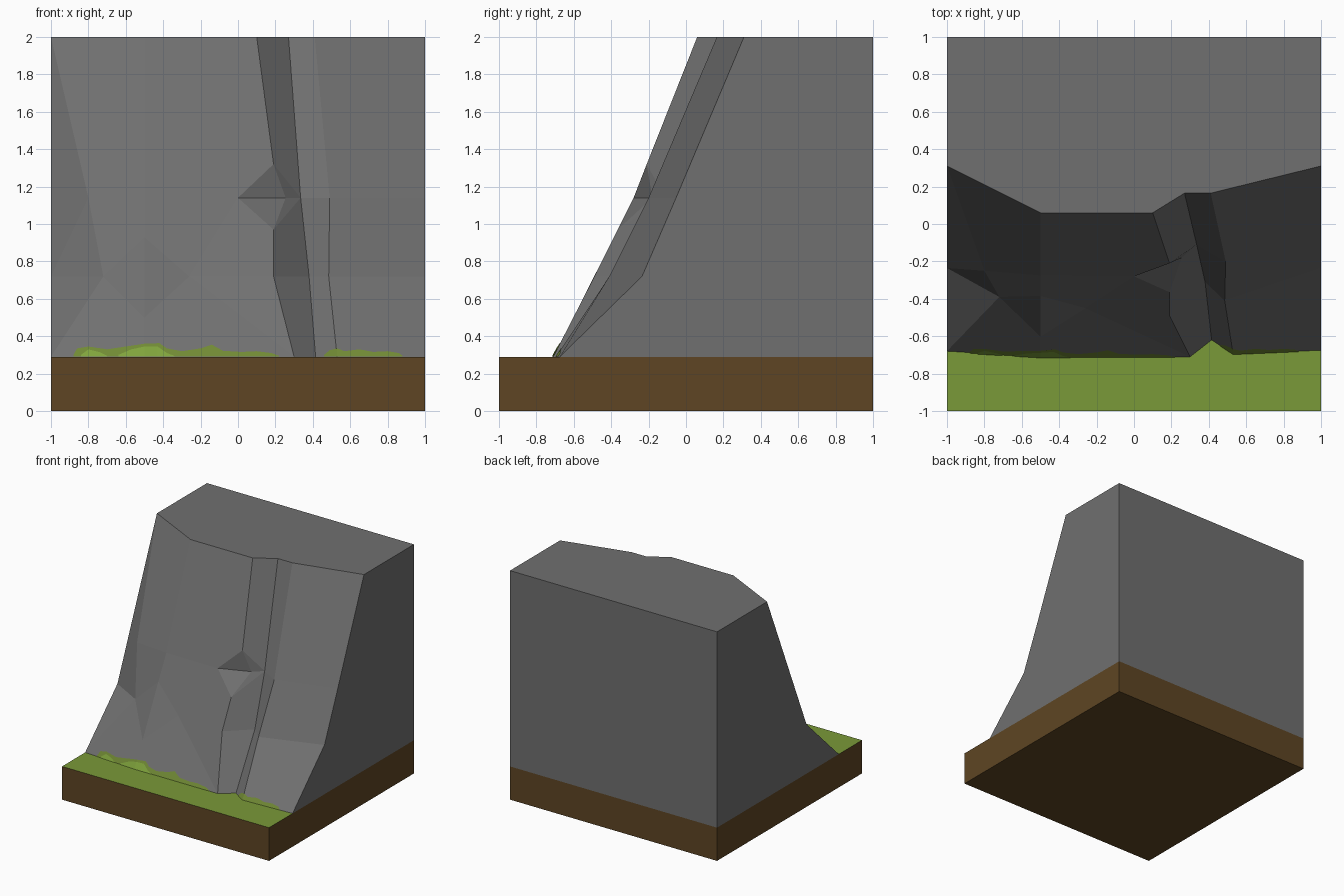
import bpy
import bmesh
from mathutils import Vector
from mathutils.bvhtree import BVHTree

if "Cube" in bpy.data.objects:
    bpy.data.objects.remove(bpy.data.objects["Cube"])


def material(name, rgb):
    m = bpy.data.materials.new(name)
    m.diffuse_color = (*rgb, 1)
    m.use_nodes = True
    m.node_tree.nodes["Principled BSDF"].inputs["Base Color"].default_value = m.diffuse_color
    return m


ROCK = material("grey rock", (0.162, 0.162, 0.162))
SOIL = material("brown soil", (0.112, 0.060, 0.017))
GRASS = material("grass green", (0.195, 0.320, 0.040))
MOSS = material("olive moss", (0.165, 0.255, 0.035))
BRIGHT = material("bright moss", (0.215, 0.370, 0.045))


def build(name, points, faces, mats, pick=lambda f: 0):
    """Make an object from named points and faces given as name strings."""
    bm = bmesh.new()
    v = {k: bm.verts.new(p) for k, p in points.items()}
    for f in faces:
        bm.faces.new([v[k] for k in f.split()])
    bmesh.ops.recalc_face_normals(bm, faces=bm.faces)
    for f in bm.faces:
        f.material_index = pick(f)
    me = bpy.data.meshes.new(name)
    bm.to_mesh(me)
    tree = BVHTree.FromBMesh(bm)
    bm.free()
    for m in mats:
        me.materials.append(m)
    bpy.context.collection.objects.link(bpy.data.objects.new(name, me))
    return tree


G = 0.29  # ground level
# bottom edge of the cliff, left to right
base = {"b0": (-1, -.68, G), "b1": (-.5, -.71, G), "b2": (.3, -.71, G),
        "b3": (.415, -.62, G), "b4": (.53, -.695, G), "b5": (1, -.675, G)}
# top edge of the cliff, left to right
top = {"t0": (-1, .31, 2), "t1": (-.5, .06, 2), "t2": (.1, .06, 2),
       "t3": (.27, .165, 2), "t4": (.41, .165, 2), "t5": (1, .31, 2)}
back = {"kl": (-1, 1, G), "kr": (1, 1, G), "kL": (-1, 1, 2), "kR": (1, 1, 2)}
face = {
    # left dent
    "a": (-1, -.235, .72), "b": (-.8, -.25, 1.14), "c": (-.5, -.275, 1.14),
    "d": (-.5, -.385, .93), "e": (-.72, -.39, .72), "f": (-.5, -.602, .5),
    "g": (-.26, -.45, .72),
    # notch beside the groove
    "o": (0, -.28, 1.14), "p": (.19, -.21, 1.32), "q": (.19, -.365, .97),
    "n": (.255, -.18, 1.14), "r": (.19, -.49, .72),
    # groove bottom and right crest
    "h": (.335, -.11, 1.14), "i": (.38, -.31, .72),
    "j": (.49, -.2, 1.14), "k": (.485, -.41, .72),
    # right edge
    "l": (1, -.053, 1.14), "m": (1, -.235, .72)}

# Cliff
cliff = build("cliff", {**base, **top, **back, **face}, [
    "t0 a b", "t0 b c t1", "a e b", "b e d c", "a b0 e", "b0 b1 f e",
    "d e f", "d f g",
    "t1 c o p t2", "c d g o", "o g r q", "g f b1 b2", "g b2 r",
    "o n p", "o q n",
    "t2 p h t3", "p n h", "n q h", "q r i h", "r b2 b3 i",
    "t3 h j t4", "h i k j", "i b3 b4 k",
    "t4 j l t5", "j k m l", "k b4 b5 m",
    "t0 t1 t2 t3 t4 t5 kR kL", "t0 kL kl b0 a", "t5 l m b5 kr kR",
    "kL kR kr kl"], [ROCK])

# Soil block with a grass ledge in front of the cliff
corners = {"s0": (-1, -1, 0), "s1": (1, -1, 0), "s2": (1, 1, 0), "s3": (-1, 1, 0),
           "u0": (-1, -1, G), "u1": (1, -1, G), "kl": back["kl"], "kr": back["kr"]}
build("soil_and_grass", {**base, **corners}, [
    "s0 s1 s2 s3", "s0 s1 u1 u0", "s1 s2 kr b5 u1", "s2 s3 kl kr",
    "s3 s0 u0 b0 kl", "u0 u1 b5 b4 b3 b2 b1 b0"], [SOIL, GRASS],
    lambda f: 1 if abs(f.normal.z) > .9 and f.calc_center_median().z > .1 else 0)


# Moss: thin ragged plates laid on the cliff foot
def moss(name, outline, mat, gap):
    pts, faces = {}, []
    for n, (x, z) in enumerate(outline):
        for s, h in (("lo", G + .001), ("hi", z)):
            hit = cliff.ray_cast(Vector((x, -3, h)), Vector((0, 1, 0)))[0]
            pts[f"{s}{n}"] = (x, hit.y - gap, h)
        if n:
            faces.append(f"lo{n-1} lo{n} hi{n} hi{n-1}")
    # orient outward: all plates wind the same way, facing -y
    build(name, pts, faces, [mat])


moss("moss_left", [(-.88, .30), (-.86, .335), (-.8, .345), (-.7, .33), (-.6, .345),
                   (-.5, .36), (-.42, .363), (-.38, .335), (-.3, .32), (-.2, .335),
                   (-.14, .355), (-.08, .322), (.02, .316), (.1, .32), (.18, .31),
                   (.22, .295)], MOSS, .004)
moss("moss_right", [(.46, .30), (.49, .325), (.53, .335), (.57, .32), (.65, .33),
                    (.72, .316), (.8, .32), (.86, .31), (.88, .295)], MOSS, .004)
moss("bright_moss_outer", [(-.84, .30), (-.8, .33), (-.74, .315), (-.7, .295)],
     BRIGHT, .007)
moss("bright_moss_inner", [(-.64, .30), (-.57, .33), (-.5, .345), (-.43, .345),
                           (-.38, .31), (-.34, .295)], BRIGHT, .007)
